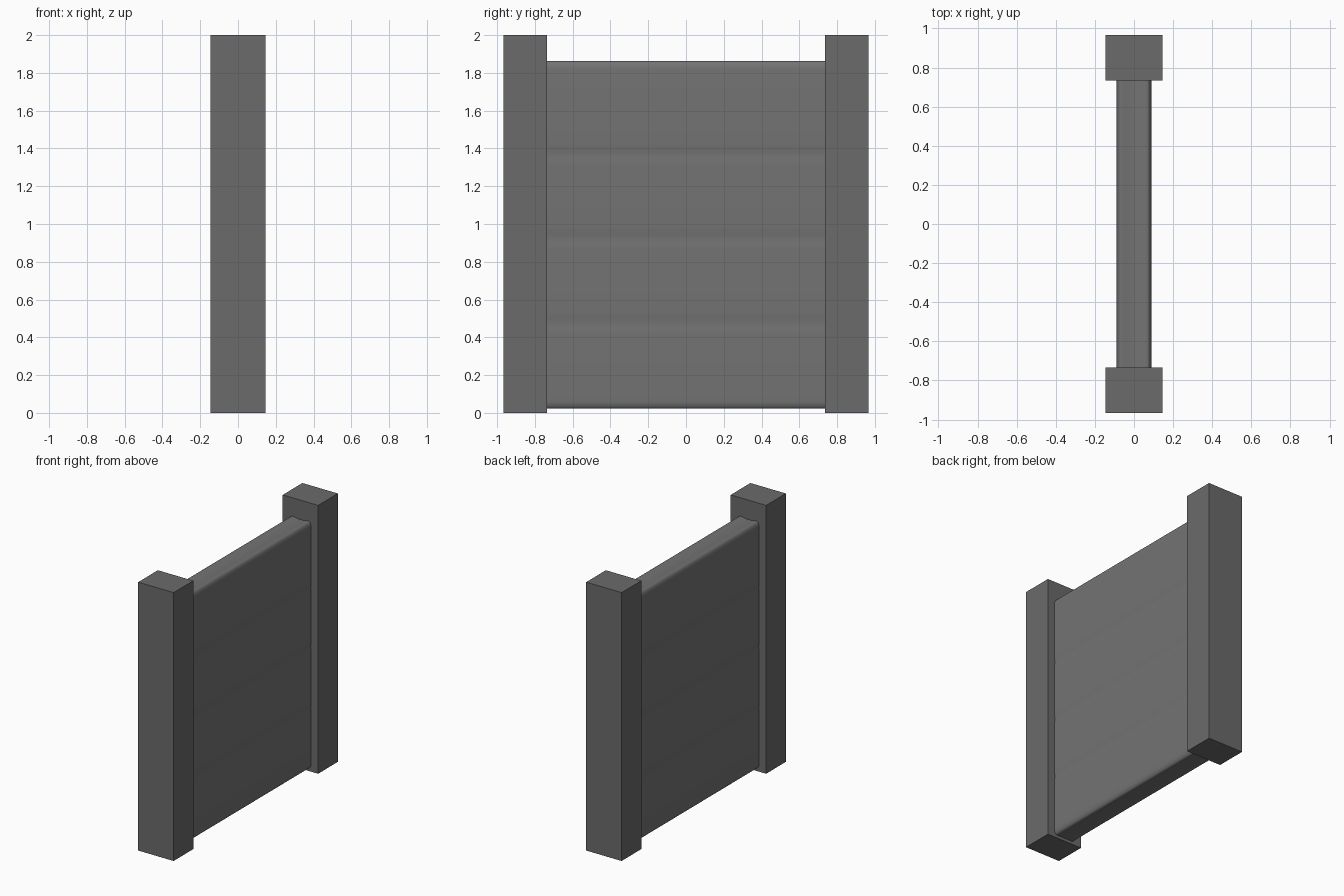
import bpy, bmesh, math

if "Cube" in bpy.data.objects:
    bpy.data.objects.remove(bpy.data.objects["Cube"])


def grey(name, value):
    mat = bpy.data.materials.new(name)
    mat.diffuse_color = (value, value, value, 1)
    mat.use_nodes = True
    mat.node_tree.nodes["Principled BSDF"].inputs["Base Color"].default_value = mat.diffuse_color
    return mat


def extrude_profile(name, points, y0, y1, mat):
    """Extrude an XZ outline along y into a closed solid."""
    bm = bmesh.new()
    a = [bm.verts.new((x, y0, z)) for x, z in points]
    b = [bm.verts.new((x, y1, z)) for x, z in points]
    n = len(points)
    bm.faces.new(a)
    bm.faces.new(b[::-1])
    for i in range(n):
        j = (i + 1) % n
        bm.faces.new((a[j], a[i], b[i], b[j]))
    bmesh.ops.recalc_face_normals(bm, faces=bm.faces[:])
    mesh = bpy.data.meshes.new(name)
    bm.to_mesh(mesh)
    bm.free()
    mesh.materials.append(mat)
    obj = bpy.data.objects.new(name, mesh)
    bpy.context.collection.objects.link(obj)
    return obj


# Two square end posts
post_grey = grey("post_grey", 0.145)
for side, name in ((-1, "front_post"), (1, "back_post")):
    square = [(-0.146, 0), (0.146, 0), (0.146, 2), (-0.146, 2)]
    extrude_profile(name, square, 0.735 * side, 0.967 * side, post_grey)

# Right half of the panel outline: rounded corners and three soft shallow grooves
W, Z0, Z1, RX, RZ = 0.089, 0.022, 1.863, 0.022, 0.045
half = []
for k in range(7):
    t = math.radians(-90 + 15 * k)
    half.append((W - RX + RX * math.cos(t), Z0 + RZ + RZ * math.sin(t)))
for groove in (0.475, 0.925, 1.37):
    for k in range(-6, 7):
        dent = 0.002 * (1 + math.cos(math.pi * k / 6))
        half.append((W - dent, groove + 0.01 * k))
for k in range(7):
    t = math.radians(15 * k)
    half.append((W - RX + RX * math.cos(t), Z1 - RZ + RZ * math.sin(t)))
# Slight hollow along the top edge
half += [(0.05, Z1 - 0.002), (0.025, Z1 - 0.007)]

# Mirror the outline and extrude the panel between the posts
outline = half + [(-x, z) for x, z in reversed(half)]
panel = extrude_profile("panel", outline, -0.735, 0.735, grey("panel_grey", 0.172))
bpy.ops.object.select_all(action='DESELECT')
panel.select_set(True)
bpy.context.view_layer.objects.active = panel
bpy.ops.object.shade_smooth_by_angle(angle=math.radians(40))
